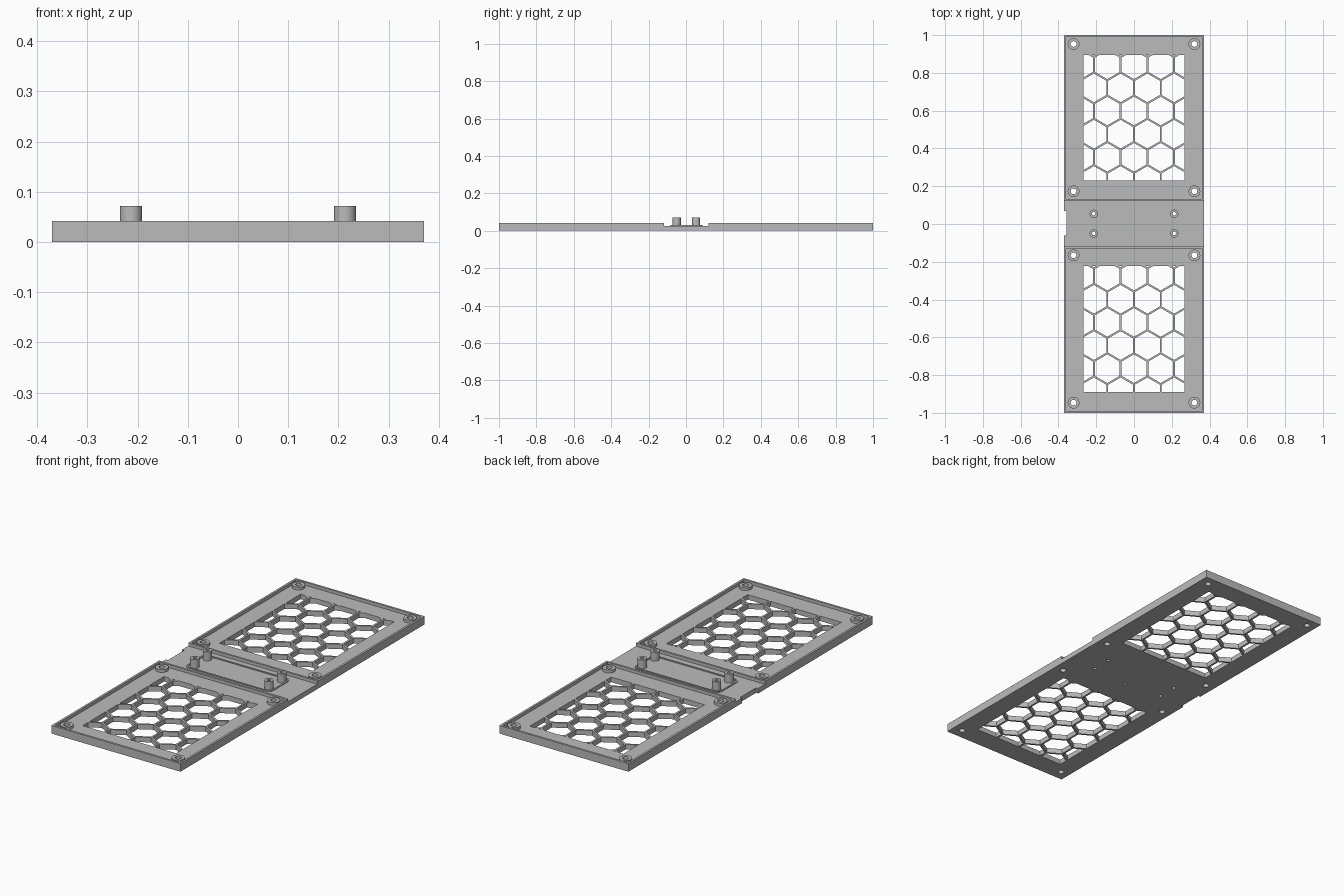
import bpy, bmesh, math
from mathutils import Vector

if "Cube" in bpy.data.objects:
    bpy.data.objects.remove(bpy.data.objects["Cube"])

HALF_W, FLOOR, RIM_TOP, POST_TOP = 0.37, 0.026, 0.042, 0.072
TRAYS = {"back": 0.563, "front": -0.556}     # centre y of each vent panel
PITCH, BAR = 0.1415, 0.01                    # honeycomb spacing and bar width

grey = bpy.data.materials.new("plain_grey")
grey.use_nodes = True
grey.diffuse_color = (0.5, 0.5, 0.5, 1)
grey.node_tree.nodes["Principled BSDF"].inputs["Base Color"].default_value = (0.5, 0.5, 0.5, 1)


def finish(name, bm, smooth=False):
    bmesh.ops.recalc_face_normals(bm, faces=bm.faces)
    mesh = bpy.data.meshes.new(name)
    bm.to_mesh(mesh)
    bm.free()
    mesh.materials.append(grey)
    obj = bpy.data.objects.new(name, mesh)
    bpy.context.collection.objects.link(obj)
    if smooth:
        bpy.ops.object.select_all(action="DESELECT")
        obj.select_set(True)
        bpy.context.view_layer.objects.active = obj
        bpy.ops.object.shade_smooth_by_angle(angle=math.radians(35))
    return obj


def prism(bm, outline, z0, z1):
    rings = [[bm.verts.new((x, y, z)) for x, y in outline] for z in (z0, z1)]
    bm.faces.new(rings[0][::-1])
    bm.faces.new(rings[1])
    for i in range(len(outline)):
        j = (i + 1) % len(outline)
        bm.faces.new((rings[0][i], rings[0][j], rings[1][j], rings[1][i]))


def tube(name, outer, inner, z0, z1, smooth=False):
    """Closed ring between two outlines with the same number of points."""
    bm = bmesh.new()
    loops = [[bm.verts.new((x, y, z)) for x, y in o]
             for o, z in ((outer, z0), (outer, z1), (inner, z1), (inner, z0))]
    for a in range(4):
        p, q = loops[a], loops[(a + 1) % 4]
        for i in range(len(p)):
            j = (i + 1) % len(p)
            bm.faces.new((p[i], p[j], q[j], q[i]))
    return finish(name, bm, smooth)


def circle(cx, cy, r, n=32):
    return [(cx + r * math.cos(math.tau * i / n), cy + r * math.sin(math.tau * i / n))
            for i in range(n)]


def rect(x0, x1, y0, y1):
    return [(x0, y0), (x1, y0), (x1, y1), (x0, y1)]


def rounded_rect(hx, hy, r, cx=0, cy=0, steps=6):
    pts = []
    for k, (sx, sy) in enumerate(((1, 1), (-1, 1), (-1, -1), (1, -1))):
        for s in range(steps + 1):
            a = (k + s / steps) * math.pi / 2
            pts.append((cx + sx * (hx - r) + r * math.cos(a), cy + sy * (hy - r) + r * math.sin(a)))
    return pts


# Base plate with a shallow notch in its right edge
bm = bmesh.new()
prism(bm, [(-HALF_W, -1), (HALF_W, -1), (HALF_W, 1), (-HALF_W, 1),
           (-HALF_W, 0.07), (-0.358, 0.07), (-0.358, -0.062), (-HALF_W, -0.062)], 0, FLOOR)
base = finish("base_plate", bm)

# Honeycomb openings, clipped to a rectangular window in each tray
cut = bmesh.new()
hex_r = (PITCH - BAR) / math.sqrt(3)
for cy in TRAYS.values():
    for row in range(-4, 5):
        for col in range(-4, 5):
            x = (col + 0.5 * (row % 2)) * PITCH
            y = cy + 0.035 + row * PITCH * math.sqrt(3) / 2
            flat = bmesh.new()
            flat.faces.new([flat.verts.new((x + hex_r * math.sin(k * math.pi / 3),
                                            y + hex_r * math.cos(k * math.pi / 3), 0)) for k in range(6)])
            for co, no in (((0.268, 0, 0), (1, 0, 0)), ((-0.268, 0, 0), (-1, 0, 0)),
                           ((0, cy + 0.333, 0), (0, 1, 0)), ((0, cy - 0.333, 0), (0, -1, 0))):
                bmesh.ops.bisect_plane(flat, geom=flat.verts[:] + flat.edges[:] + flat.faces[:],
                                       plane_co=Vector(co), plane_no=Vector(no), clear_outer=True)
            for f in flat.faces:
                if f.calc_area() > 0.00002:
                    prism(cut, [v.co.xy for v in f.verts], -0.05, 0.1)
            flat.free()

# Screw holes under the bosses and posts, and a blind pilot hole underneath
bosses = [(f"{tray}_{side}_boss", sx * 0.32, cy + sy * 0.39)
          for tray, cy in TRAYS.items()
          for sx, side in ((1, "left"), (-1, "right")) for sy in (1, -1)]
posts = [(sx * 0.213, 0.002 + sy * 0.052) for sx in (1, -1) for sy in (1, -1)]
for _, x, y in bosses:
    prism(cut, circle(x, y, 0.015), -0.05, 0.1)
for x, y in posts:
    prism(cut, circle(x, y, 0.009), -0.05, 0.1)
prism(cut, circle(0, -0.07, 0.007, 16), -0.05, 0.012)
cutter = finish("hole_cutter", cut)
cutter.hide_render = True
cutter.hide_viewport = True
mod = base.modifiers.new("openings", "BOOLEAN")
mod.operation, mod.solver, mod.object = "DIFFERENCE", "EXACT", cutter

# Raised wall around each tray
for name, y0, y1 in (("back", 0.121, 1), ("front", -1, -0.118)):
    t = 0.011
    tube(name + "_tray_wall", rect(-HALF_W, HALF_W, y0, y1),
         rect(-HALF_W + t, HALF_W - t, y0 + t, y1 - t), FLOOR, RIM_TOP)

# Corner bosses
for name, x, y in bosses:
    tube(name, circle(x, y, 0.031), circle(x, y, 0.015), FLOOR, 0.04, True)

# Mounting posts and the low lip around them
for x, y in posts:
    tube("mounting_post", circle(x, y, 0.022), circle(x, y, 0.009), FLOOR, POST_TOP, True)
tube("mount_lip", rounded_rect(0.247, 0.085, 0.025, -0.004, 0.003),
     rounded_rect(0.239, 0.077, 0.017, -0.004, 0.003), FLOOR, 0.03, True)
